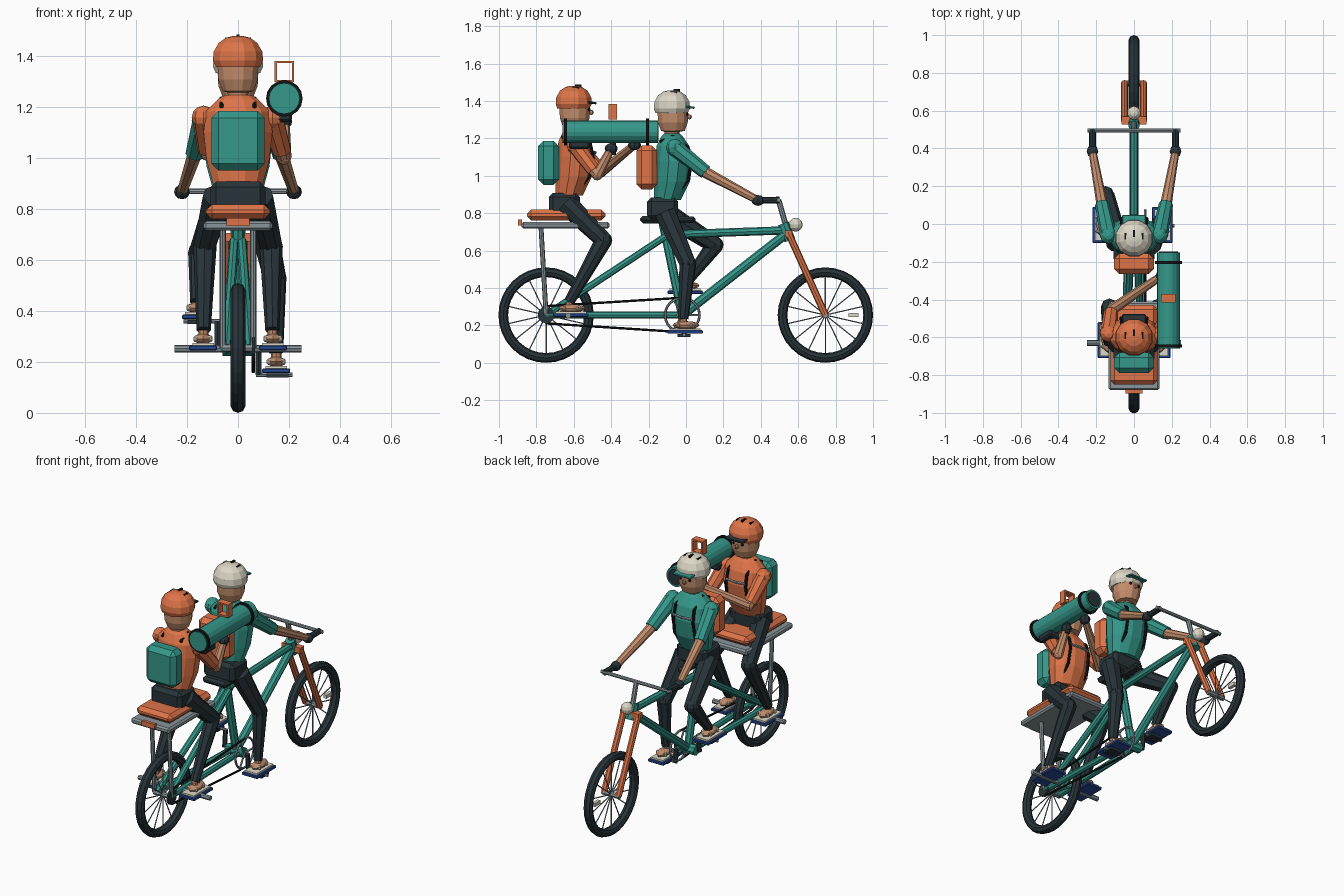
import bpy, bmesh, math
from mathutils import Vector, Matrix

if "Cube" in bpy.data.objects:
    bpy.data.objects.remove(bpy.data.objects["Cube"])

def material(name, r, g, b):
    m = bpy.data.materials.new(name)
    m.diffuse_color = (r, g, b, 1)
    m.use_nodes = True
    m.node_tree.nodes["Principled BSDF"].inputs["Base Color"].default_value = m.diffuse_color
    return m

TEAL = material("teal", 0.035, 0.31, 0.255)
ORANGE = material("orange", 0.73, 0.175, 0.065)
DARK = material("slate", 0.021, 0.034, 0.041)
SKIN = material("skin", 0.55, 0.27, 0.15)
GREY = material("metal grey", 0.25, 0.30, 0.325)
CREAM = material("cream", 0.72, 0.68, 0.56)
BLUE = material("blue", 0.02, 0.075, 0.33)
BLACK = material("black", 0.006, 0.007, 0.008)

def finish(name, bm, mat):
    bmesh.ops.recalc_face_normals(bm, faces=bm.faces)
    me = bpy.data.meshes.new(name)
    bm.to_mesh(me)
    bm.free()
    me.materials.append(mat)
    ob = bpy.data.objects.new(name, me)
    bpy.context.collection.objects.link(ob)
    return ob

def tube(name, p, q, r1, mat, r2=None, n=8):
    p, q = Vector(p), Vector(q)
    d = q - p
    M = Matrix.Translation((p + q) / 2) @ d.to_track_quat('Z', 'Y').to_matrix().to_4x4()
    bm = bmesh.new()
    bmesh.ops.create_cone(bm, cap_ends=True, segments=n, radius1=r1,
                          radius2=r1 if r2 is None else r2, depth=d.length, matrix=M)
    return finish(name, bm, mat)

def path(name, pts, r, mat, n=6):
    for i in range(len(pts) - 1):
        tube(f"{name}_{i + 1}", pts[i], pts[i + 1], r, mat, n=n)

def box(name, c, size, mat, bevel=0.0, tilt=0.0):
    bm = bmesh.new()
    M = Matrix.Translation(c) @ Matrix.Rotation(tilt, 4, 'X') @ Matrix.Diagonal((*size, 1))
    bmesh.ops.create_cube(bm, size=1, matrix=M)
    if bevel:
        bmesh.ops.bevel(bm, geom=bm.edges[:], offset=bevel, segments=1, affect='EDGES')
    return finish(name, bm, mat)

def ball(name, c, size, mat, u=10, v=6):
    bm = bmesh.new()
    M = Matrix.Translation(c) @ Matrix.Diagonal((*size, 1))
    bmesh.ops.create_uvsphere(bm, u_segments=u, v_segments=v, radius=1, matrix=M)
    return finish(name, bm, mat)

def loft(name, rings, mat, n=12):
    """Stack of ellipses given as (z, centre y, x radius, y radius)."""
    bm = bmesh.new()
    loops = [[bm.verts.new((rx * math.cos(a), y + ry * math.sin(a), z))
              for a in (math.tau * (i + 0.5) / n for i in range(n))] for z, y, rx, ry in rings]
    for a, b in zip(loops, loops[1:]):
        for i in range(n):
            bm.faces.new((a[i], a[(i + 1) % n], b[(i + 1) % n], b[i]))
    bm.faces.new(loops[0])
    bm.faces.new(loops[-1])
    return finish(name, bm, mat)

def ring(name, c, R, r, mat, wide=1.0, n=32, k=8):
    """Torus about the x axis."""
    bm = bmesh.new()
    loops = []
    for i in range(n):
        a = math.tau * i / n
        loops.append([bm.verts.new((c[0] + wide * r * math.sin(b),
                                    c[1] + (R + r * math.cos(b)) * math.cos(a),
                                    c[2] + (R + r * math.cos(b)) * math.sin(a)))
                      for b in (math.tau * j / k for j in range(k))])
    for i in range(n):
        a, b = loops[i], loops[(i + 1) % n]
        for j in range(k):
            bm.faces.new((a[j], a[(j + 1) % k], b[(j + 1) % k], b[j]))
    return finish(name, bm, mat)

AX = 0.255  # axle height

# Wheels
for label, y in (("rear", -0.748), ("front", 0.745)):
    ring(label + "_tyre", (0, y, AX), 0.229, 0.026, DARK, 1.1)
    tube(label + "_hub", (-0.06, y, AX), (0.06, y, AX), 0.016, GREY)
    for i in range(14):
        a = math.tau * (i + 0.5) / 14
        tube(f"{label}_spoke", (0, y, AX), (0, y + 0.21 * math.cos(a), AX + 0.21 * math.sin(a)),
             0.0035, GREY, n=5)
box("wheel_reflector", (0, 0.895, AX), (0.02, 0.055, 0.022), CREAM)

# Frame
BB = (0, -0.02, AX)
tube("seat_tube", BB, (0, -0.125, 0.76), 0.024, TEAL)
tube("top_tube", (0, -0.11, 0.685), (0, 0.53, 0.708), 0.022, TEAL)
tube("down_tube", BB, (0, 0.53, 0.685), 0.025, TEAL)
tube("head_tube", (0, 0.555, 0.655), (0, 0.52, 0.745), 0.03, TEAL)
tube("bottom_bracket", (-0.06, -0.02, AX), (0.06, -0.02, AX), 0.032, TEAL)
for s in (-1, 1):
    tube("seat_stay", (s * 0.045, -0.748, AX), (s * 0.015, -0.11, 0.675), 0.019, TEAL)
    tube("chain_stay", (s * 0.05, -0.748, AX), (s * 0.03, -0.02, AX), 0.019, TEAL)
    tube("fork_blade", (s * 0.05, 0.545, 0.70), (s * 0.05, 0.745, AX), 0.019, ORANGE)
    tube("rack_leg", (s * 0.06, -0.775, 0.72), (s * 0.06, -0.748, AX), 0.013, GREY)
box("fork_crown", (0, 0.548, 0.69), (0.13, 0.04, 0.035), ORANGE)

# Steering and headlight
tube("stem", (0, 0.535, 0.73), (0, 0.495, 0.87), 0.015, GREY)
tube("handlebar", (-0.245, 0.495, 0.87), (0.245, 0.495, 0.87), 0.011, GREY)
ball("headlight", (0, 0.587, 0.738), (0.037, 0.037, 0.037), CREAM)

# Drivetrain and pedals
ring("chainring", (0.06, -0.02, AX), 0.092, 0.007, GREY, n=24, k=6)
for i in range(3):
    a = math.tau * i / 3
    tube("chainring_arm", (0.06, -0.02, AX),
         (0.06, -0.02 + 0.09 * math.cos(a), AX + 0.09 * math.sin(a)), 0.006, GREY, n=5)
tube("rear_sprocket", (0.055, -0.748, AX), (0.066, -0.748, AX), 0.045, DARK, n=12)
tube("chain_top", (0.06, -0.75, 0.302), (0.06, -0.02, 0.347), 0.007, BLACK, n=5)
tube("chain_bottom", (0.06, -0.75, 0.21), (0.06, -0.02, 0.163), 0.007, BLACK, n=5)
for s, z in ((1, 0.15), (-1, 0.36)):
    tube("crank", (s * 0.08, -0.02, AX), (s * 0.08, -0.01, z), 0.014, DARK, n=6)
    tube("pedal_spindle", (s * 0.07, -0.01, z), (s * 0.215, -0.01, z), 0.009, GREY)
    box("pedal", (s * 0.155, -0.01, z - 0.003), (0.085, 0.07, 0.016), DARK)
    tube("foot_peg", (s * 0.05, -0.63, 0.252), (s * 0.25, -0.63, 0.252), 0.015, GREY)

# Saddle and passenger bench
box("saddle", (0, -0.15, 0.765), (0.17, 0.19, 0.04), DARK, 0.015)
box("saddle_nose", (0, -0.02, 0.765), (0.06, 0.14, 0.035), DARK, 0.012)
box("rack", (0, -0.645, 0.735), (0.27, 0.47, 0.036), GREY, 0.01)
box("bench_cushion", (0, -0.64, 0.79), (0.25, 0.42, 0.058), ORANGE, 0.022)
box("tail_light", (0, -0.887, 0.75), (0.09, 0.02, 0.03), ORANGE)

def sandal(label, x, y, z):
    box(label + "_sole", (x, y, z), (0.11, 0.19, 0.018), BLUE, 0.004)
    box(label + "_insole", (x, y, z + 0.014), (0.085, 0.165, 0.01), CREAM)
    ball(label + "_foot", (x, y + 0.005, z + 0.036), (0.036, 0.072, 0.022), SKIN, 8, 6)
    for dy in (-0.035, 0.035):
        box(label + "_strap", (x, y + dy, z + 0.036), (0.075, 0.016, 0.026), CREAM, 0.006)

def leg(label, hip, knee, ankle):
    tube(label + "_thigh", hip, knee, 0.06, DARK, 0.046)
    ball(label + "_knee", knee, (0.046, 0.046, 0.046), DARK, 8, 6)
    tube(label + "_shin", knee, ankle, 0.046, DARK, 0.028)
    tube(label + "_ankle", ankle, Vector(ankle) - Vector((0, 0, 0.04)), 0.02, SKIN)

def arm(label, shoulder, elbow, hand, shirt, sleeve):
    e = Vector(shoulder).lerp(elbow, sleeve)
    ball(label + "_shoulder", shoulder, (0.047, 0.047, 0.047), shirt, 8, 6)
    tube(label + "_sleeve", shoulder, e, 0.045, shirt, 0.038)
    tube(label + "_upper", e, elbow, 0.031, SKIN, 0.029)
    ball(label + "_elbow", elbow, (0.03, 0.03, 0.03), SKIN, 8, 6)
    tube(label + "_forearm", elbow, hand, 0.03, SKIN, 0.021)
    ball(label + "_glove", hand, (0.031, 0.035, 0.029), DARK, 8, 6)

def rider(label, dy, dz, shirt, pack, helmet, visor):
    def P(x, y, z):
        return (x, y + dy, z + dz)
    def stack(name, rings, mat):
        loft(f"{label}_{name}", [(z + dz, y + dy, rx, ry) for z, y, rx, ry in rings], mat)
    box(label + "_hips", P(0, -0.125, 0.825), (0.215, 0.165, 0.12), DARK, 0.022)
    stack("torso", ((0.87, -0.10, 0.10, 0.075), (0.97, -0.075, 0.128, 0.10),
                    (1.08, -0.065, 0.14, 0.105), (1.16, -0.07, 0.13, 0.09),
                    (1.21, -0.075, 0.08, 0.06), (1.225, -0.075, 0.05, 0.045)), shirt)
    stack("head", ((1.19, -0.075, 0.04, 0.04), (1.235, -0.075, 0.042, 0.042),
                   (1.24, -0.07, 0.062, 0.066), (1.285, -0.07, 0.08, 0.082),
                   (1.36, -0.07, 0.084, 0.086)), SKIN)
    stack("helmet", ((1.335, -0.078, 0.09, 0.088), (1.36, -0.075, 0.102, 0.1),
                     (1.395, -0.075, 0.099, 0.097), (1.43, -0.075, 0.078, 0.077),
                     (1.45, -0.075, 0.048, 0.047), (1.457, -0.075, 0.018, 0.018)), helmet)
    box(label + "_visor", P(0, 0.015, 1.367), (0.125, 0.065, 0.012), visor, 0.004, -0.12)
    for x in (-0.045, 0, 0.045):
        z = 1.454 if x == 0 else 1.442
        box(label + "_helmet_vent", P(x, -0.05 if x == 0 else -0.065, z), (0.012, 0.035, 0.018), BLACK)
    ball(label + "_nose", P(0, 0.018, 1.315), (0.012, 0.014, 0.014), SKIN, 6, 4)
    for s in (-1, 1):
        ball(label + "_eye", P(s * 0.03, 0.006, 1.33), (0.009, 0.009, 0.009), BLACK, 6, 4)
        path(label + "_pack_strap", [P(s * 0.065, -0.14, 1.18), P(s * 0.065, -0.07, 1.212),
             P(s * 0.065, 0.012, 1.15), P(s * 0.068, 0.028, 1.08), P(s * 0.072, 0.012, 0.98),
             P(s * 0.075, -0.05, 0.9)], 0.009, BLACK)
        tube(label + "_chest_strap", P(s * 0.065, 0.03, 1.1), P(0, 0.04, 1.1), 0.008, GREY, n=6)
    box(label + "_backpack", P(0, -0.21, 1.045), (0.21, 0.11, 0.235), pack, 0.028)

# Front rider
rider("front_rider", 0, 0, TEAL, ORANGE, CREAM, TEAL)
leg("front_right", (0.085, -0.11, 0.80), (0.145, 0.01, 0.53), (0.15, -0.015, 0.235))
leg("front_left", (-0.085, -0.11, 0.80), (-0.15, 0.155, 0.63), (-0.16, 0.005, 0.435))
sandal("front_right", 0.15, -0.005, 0.165)
sandal("front_left", -0.165, -0.005, 0.377)
for s in (-1, 1):
    arm("front_rider_arm", (s * 0.135, -0.06, 1.15), (s * 0.17, 0.11, 1.015),
        (s * 0.22, 0.385, 0.868), TEAL, 0.97)
    tube("grip", (s * 0.22, 0.37, 0.868), (s * 0.22, 0.50, 0.87), 0.018, DARK)

# Rear rider
rider("rear_rider", -0.525, 0.024, ORANGE, TEAL, ORANGE, DARK)
for s in (-1, 1):
    leg("rear_leg", (s * 0.08, -0.64, 0.85), (s * 0.13, -0.44, 0.655), (s * 0.135, -0.625, 0.325))
    sandal("rear_leg", s * 0.137, -0.615, 0.255)
arm("rear_right_arm", (0.135, -0.59, 1.16), (0.18, -0.475, 1.005), (0.182, -0.40, 1.145), ORANGE, 0.85)
arm("rear_left_arm", (-0.135, -0.58, 1.16), (-0.12, -0.455, 1.02), (0.145, -0.275, 1.165), ORANGE, 0.9)

# Shoulder tube with bands, end discs, pad and sight
X, Z = 0.182, 1.235
tube("launch_tube", (X, -0.66, Z), (X, -0.15, Z), 0.061, TEAL, n=16)
for y in (-0.645, -0.205):
    tube("tube_band", (X, y - 0.008, Z), (X, y + 0.008, Z), 0.072, BLACK, n=16)
tube("tube_front_disc", (X, -0.151, Z), (X, -0.146, Z), 0.05, DARK, n=16)
box("shoulder_pad", (X - 0.01, -0.57, 1.165), (0.08, 0.11, 0.045), DARK, 0.01)
tube("tube_handle", (X, -0.39, 1.11), (X, -0.39, 1.19), 0.016, DARK)
for s in (-1, 1):
    box("sight_side", (X + s * 0.034, -0.392, 1.341), (0.009, 0.045, 0.082), ORANGE)
    box("sight_bar", (X, -0.392, 1.341 + s * 0.037), (0.076, 0.045, 0.009), ORANGE)
